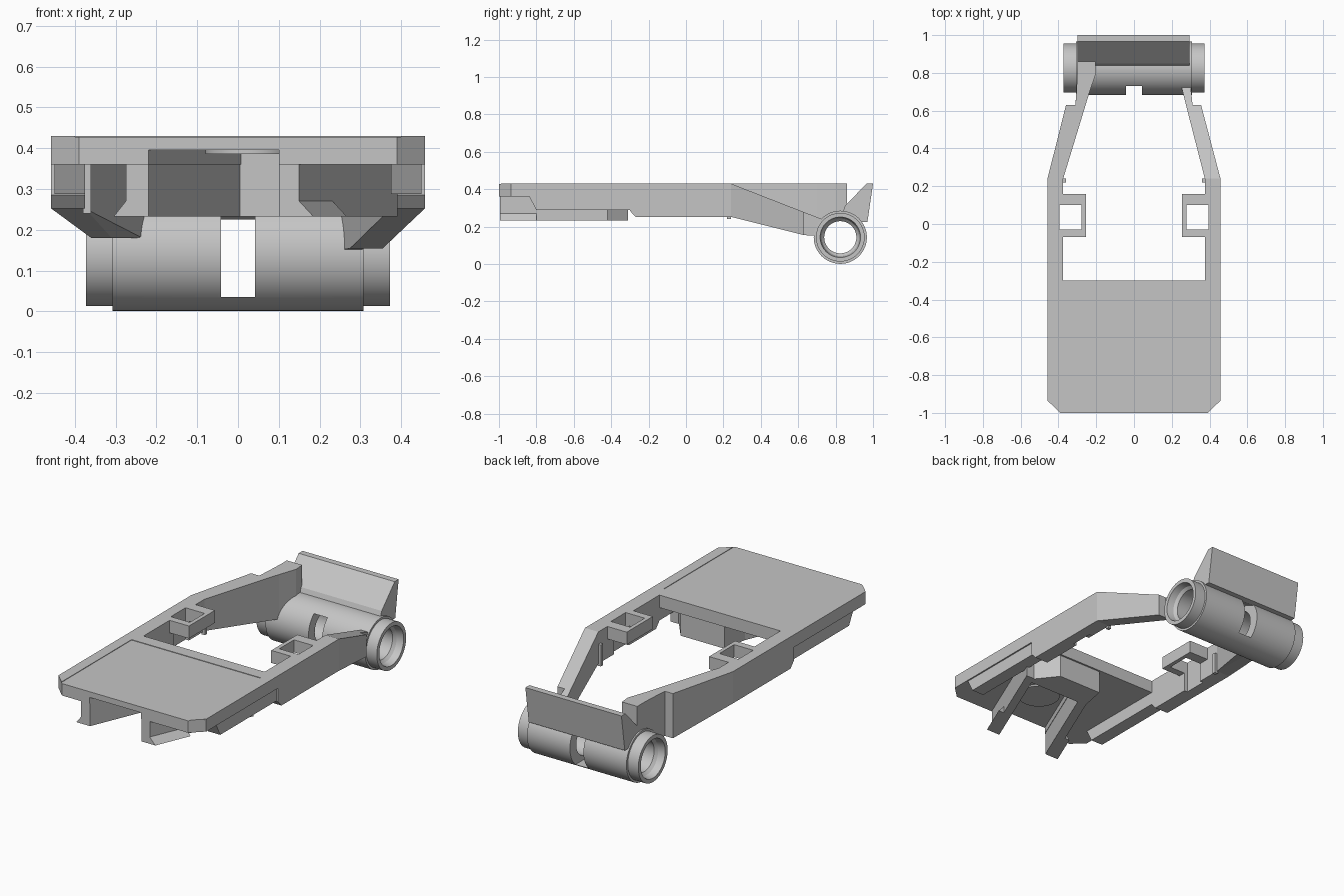
import bpy, bmesh, math

cube = bpy.data.objects.get("Cube")
if cube:
    bpy.data.objects.remove(cube, do_unlink=True)

grey = bpy.data.materials.new("plain_grey")
grey.use_nodes = True
COLOR = (0.56, 0.56, 0.56, 1)
grey.diffuse_color = COLOR
grey.node_tree.nodes["Principled BSDF"].inputs["Base Color"].default_value = COLOR


def finish(name, bm):
    bmesh.ops.recalc_face_normals(bm, faces=bm.faces)
    mesh = bpy.data.meshes.new(name)
    bm.to_mesh(mesh)
    bm.free()
    mesh.materials.append(grey)
    ob = bpy.data.objects.new(name, mesh)
    bpy.context.collection.objects.link(ob)
    return ob


def loft(name, low, high):
    """Solid between two matching outlines."""
    bm = bmesh.new()
    a = [bm.verts.new(p) for p in low]
    b = [bm.verts.new(p) for p in high]
    n = len(a)
    caps = [bm.faces.new(a), bm.faces.new(b)]
    for i in range(n):
        j = (i + 1) % n
        bm.faces.new((a[i], a[j], b[j], b[i]))
    bm.normal_update()
    bmesh.ops.triangulate(bm, faces=caps, ngon_method="EAR_CLIP")
    return finish(name, bm)


def plan(name, pts, bottom, top):
    """Top-view outline; bottom and top are heights or functions of y."""
    zb = bottom if callable(bottom) else lambda y: bottom
    zt = top if callable(top) else lambda y: top
    return loft(name, [(x, y, zb(y)) for x, y in pts], [(x, y, zt(y)) for x, y in pts])


def side(name, pts, x0, x1):
    """Side-view outline extruded across x."""
    return loft(name, [(x0, y, z) for y, z in pts], [(x1, y, z) for y, z in pts])


def box(name, x0, x1, y0, y1, z0, z1):
    return plan(name, [(x0, y0), (x1, y0), (x1, y1), (x0, y1)], z0, z1)


def lathe(name, profile, y, z, segments=64):
    """Closed (x, radius) loop turned about an axis along x."""
    bm = bmesh.new()
    rings = []
    for k in range(segments):
        t = math.tau * k / segments
        rings.append([bm.verts.new((x, y + r * math.cos(t), z + r * math.sin(t)))
                      for x, r in profile])
    n = len(profile)
    for k in range(segments):
        p, q = rings[k], rings[(k + 1) % segments]
        for i in range(n):
            j = (i + 1) % n
            bm.faces.new((p[i], p[j], q[j], q[i]))
    return finish(name, bm)


def smooth(ob):
    bpy.ops.object.select_all(action="DESELECT")
    ob.select_set(True)
    bpy.context.view_layer.objects.active = ob
    bpy.ops.object.shade_smooth_by_angle(angle=math.radians(30))


TOP = 0.43
W = 0.458
SKEW = 0.42  # sideways run of the latch legs per unit of depth

# Deck: thin sheet, raised rim, and a thicker underside around a skewed pocket
plan("deck_sheet", [(-0.39, -1), (0.39, -1), (W, -0.935), (W, -0.3),
                    (-W, -0.3), (-W, -0.935)], 0.395, TOP - 0.003)
plan("deck_rim", [(-0.4, -0.99), (-W, -0.935), (-W, -0.3), (W, -0.3), (W, -0.935),
                  (0.4, -0.99), (0.4, -0.37), (-0.4, -0.37)], TOP - 0.003, TOP)
plan("deck_underside", [(-0.39, -1), (-0.22, -1), (0.007, -0.46), (0.327, -0.46), (0.1, -1),
                        (0.39, -1), (W, -0.935), (W, -0.3),
                        (-W, -0.3), (-W, -0.935)], 0.36, 0.395)

# Shallow round boss inside the pocket
bm = bmesh.new()
bmesh.ops.create_cone(bm, cap_ends=True, segments=40, radius1=0.11, radius2=0.11, depth=0.012)
bmesh.ops.translate(bm, verts=bm.verts, vec=(0.03, -0.75, 0.392))
smooth(finish("underside_boss", bm))

# Latch bracket: two slanting legs with outward feet, joined by a crossbar
for label, inner, outer, tip in (("right", -0.22, -0.275, -0.305), ("left", 0.1, 0.15, 0.185)):
    run = SKEW * 0.575
    plan(label + "_latch_leg", [(inner, -0.995), (outer, -0.995),
                                (outer + run, -0.42), (inner + run, -0.42)], 0.232, 0.37)
    foot = [(outer, 0.232), (tip, 0.232), (outer, 0.27)]
    loft(label + "_latch_foot", [(x, -0.995, z) for x, z in foot],
         [(x + SKEW * 0.195, -0.8, z) for x, z in foot])
plan("latch_crossbar", [(-0.049, -0.46), (0.37, -0.46), (0.25, -0.31), (-0.02, -0.31)],
     0.232, 0.37)

for s, label in ((1, "left"), (-1, "right")):
    # Side skirts below the deck edge
    side(label + "_skirt", [(-0.84, 0.365), (-0.8, 0.288), (-0.29, 0.288), (-0.29, 0.365)],
         s * 0.375, s * 0.45)
    # Straight arms with a notch for the socket
    notch = [(0.375, -0.03), (0.395, -0.03), (0.395, 0.1), (0.375, 0.1)]
    arm = [(W, -0.27), (W, 0.24), (0.375, 0.24)] + notch[::-1] + [(0.375, -0.27)]
    plan(label + "_arm", [(s * x, y) for x, y in arm], 0.252, TOP)
    side(label + "_arm_root", [(-0.3, TOP), (-0.3, 0.285), (-0.27, 0.252), (-0.27, TOP)],
         s * 0.375, s * W)
    # Square sockets on the inside
    socket = [(0.375, -0.07), (0.255, -0.07), (0.255, 0.16), (0.375, 0.16),
              (0.375, 0.1), (0.277, 0.1), (0.277, -0.03), (0.375, -0.03)]
    plan(label + "_socket", [(s * x, y) for x, y in socket], 0.36, TOP)
    # Small clip under the bend
    xs = sorted((s * 0.36, s * 0.38))
    box(label + "_clip", *xs, 0.22, 0.24, 0.24, 0.36)


# Rear arms: one drops to the roller, the other keeps its full height
def drop(y):
    return max(0.15, 0.252 - (y - 0.24) * 0.25)


def tall_bottom(y):
    return 0.28 if y > 0.75 else max(0.18, drop(y))


plan("left_rear_arm", [(W, 0.24), (0.355, 0.63), (0.31, 0.63), (0.3, 0.73),
                       (0.25, 0.73), (0.275, 0.63), (0.375, 0.24)],
     drop, lambda y: TOP - (y - 0.24) * 0.39)
plan("right_rear_arm", [(-W, 0.24), (-0.36, 0.63), (-0.31, 0.63), (-0.305, 0.7),
                        (-0.3, 0.8), (-0.3, 0.86), (-0.205, 0.86), (-0.2, 0.8),
                        (-0.235, 0.7), (-0.375, 0.24)], tall_bottom, TOP)

# Hollow roller with stepped ends and a slot through the middle
outer = [(-0.373, 0.13), (-0.308, 0.13), (-0.308, 0.142)]
inner = [(-0.32, 0.086), (-0.335, 0.1), (-0.373, 0.108)]
half = inner + outer
profile = half + [(-x, r) for x, r in half[::-1]]
roller = lathe("roller", profile, 0.825, 0.143)
slot = box("slot_cutter", -0.042, 0.042, 0.6, 1.05, 0.035, 0.25)
slot.hide_render = True
cut = roller.modifiers.new("slot", "BOOLEAN")
cut.object = slot
cut.solver = "EXACT"
bpy.context.view_layer.objects.active = roller
bpy.ops.object.modifier_apply(modifier=cut.name)
bpy.data.objects.remove(slot, do_unlink=True)
smooth(roller)

# Wedge blade on top of the roller
side("rear_blade", [(0.835, 0.27), (0.85, 0.31), (0.965, TOP), (1.0, TOP),
                    (0.97, 0.225), (0.935, 0.225)], -0.3, 0.295)
